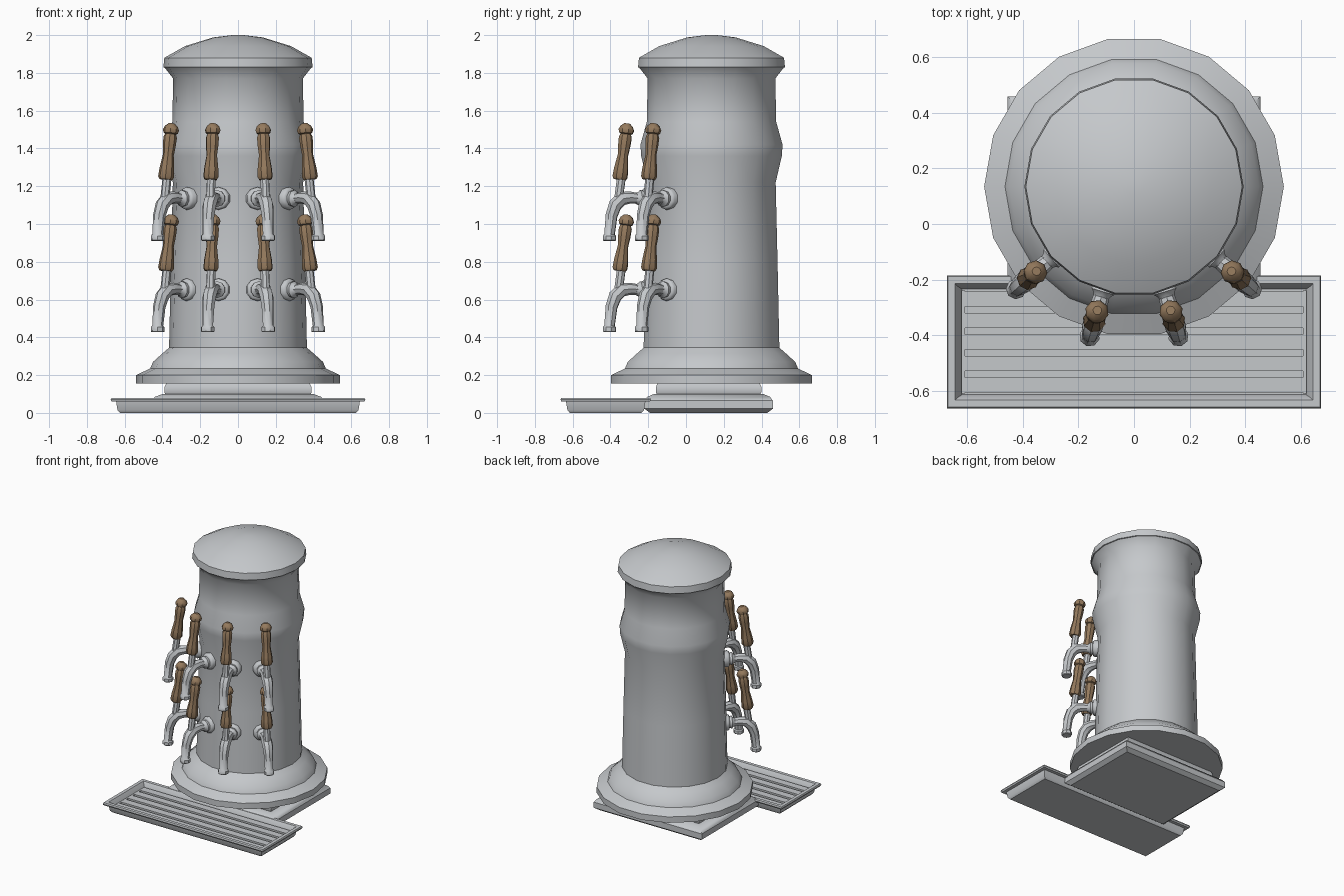
import bpy, bmesh
from math import sin, cos, pi, radians, atan2
from mathutils import Matrix, Vector

if "Cube" in bpy.data.objects:
    bpy.data.objects.remove(bpy.data.objects["Cube"])

AXIS_Y = 0.135  # the tower stands behind the middle


def material(name, colour):
    m = bpy.data.materials.new(name)
    m.use_nodes = True
    m.diffuse_color = colour
    m.node_tree.nodes["Principled BSDF"].inputs["Base Color"].default_value = colour
    return m


METAL = material("brushed metal", (0.56, 0.58, 0.60, 1))
WOOD = material("brown wood", (0.30, 0.195, 0.11, 1))


def finish(name, bm, mat, angle=35):
    bmesh.ops.recalc_face_normals(bm, faces=bm.faces)
    mesh = bpy.data.meshes.new(name)
    bm.to_mesh(mesh)
    bm.free()
    mesh.materials.append(mat)
    ob = bpy.data.objects.new(name, mesh)
    bpy.context.collection.objects.link(ob)
    bpy.ops.object.select_all(action="DESELECT")
    ob.select_set(True)
    bpy.context.view_layer.objects.active = ob
    bpy.ops.object.shade_smooth_by_angle(angle=radians(angle))
    return ob


def sweep(bm, rings, sides):
    """Skin round sections (x, z, radius, heading) lying along the xz plane."""
    last = None
    for x, z, r, t in rings:
        u = Vector((-sin(t), 0, cos(t)))
        ring = [bm.verts.new(Vector((x, 0, z)) + r * (u * cos(a) + Vector((0, sin(a), 0))))
                for a in (2 * pi * i / sides for i in range(sides))]
        if last:
            for i in range(sides):
                j = (i + 1) % sides
                bm.faces.new((last[i], last[j], ring[j], ring[i]))
        else:
            bm.faces.new(ring)
        last = ring
    bm.faces.new(last)


def stack(bm, layers):
    """Skin rectangles (half x, half y, z) from one to the next."""
    last = None
    for hx, hy, z in layers:
        ring = [bm.verts.new((sx * hx, sy * hy, z))
                for sx, sy in ((-1, -1), (1, -1), (1, 1), (-1, 1))]
        if last:
            for i in range(4):
                j = (i + 1) % 4
                bm.faces.new((last[i], last[j], ring[j], ring[i]))
        else:
            bm.faces.new(ring)
        last = ring
    bm.faces.new(last)


def lathe(name, profile, angle):
    bm = bmesh.new()
    sweep(bm, [(0, z, r, pi / 2) for r, z in profile], 18)
    finish(name, bm, METAL, angle).location.y = AXIS_Y


# Tower: stepped foot, tapered column with a swelling, domed cap
lathe("tower_foot", [(0.54, 0.155), (0.54, 0.2), (0.465, 0.235), (0.45, 0.27),
                     (0.40, 0.315), (0.365, 0.345)], 28)
lathe("tower_column", [(0.365, 0.34), (0.355, 0.8), (0.345, 1.22), (0.378, 1.36),
                       (0.382, 1.42), (0.348, 1.54), (0.343, 1.77), (0.39, 1.83)], 50)
lathe("tower_cap", [(0.39, 1.828), (0.395, 1.83), (0.39, 1.88), (0.28, 1.942),
                    (0.13, 1.988), (0.03, 2.0)], 30)

# Two rectangular plates below the foot
for name, layers in {
    "lower_plate": [(0.425, 0.31, 0), (0.455, 0.34, 0.022), (0.455, 0.34, 0.065),
                    (0.44, 0.325, 0.085), (0.40, 0.29, 0.1)],
    "upper_plate": [(0.38, 0.27, 0.09), (0.39, 0.28, 0.11), (0.39, 0.28, 0.135),
                    (0.38, 0.27, 0.157)],
}.items():
    bm = bmesh.new()
    stack(bm, layers)
    finish(name, bm, METAL).location.y = AXIS_Y - 0.015

# Drip tray with rolled rim, hollow inside
bm = bmesh.new()
stack(bm, [(0.625, 0.19, 0), (0.638, 0.203, 0.015), (0.645, 0.21, 0.06),
           (0.67, 0.235, 0.06), (0.674, 0.239, 0.07), (0.67, 0.235, 0.08),
           (0.645, 0.21, 0.08), (0.635, 0.2, 0.065), (0.62, 0.19, 0.03)])
finish("drip_tray", bm, METAL).location.y = -0.425

# Grille: long slats and two end bars
bm = bmesh.new()


def bar(x, y, sx, sy):
    box = bmesh.ops.create_cube(bm, size=1)["verts"]
    bmesh.ops.scale(bm, vec=(sx, sy, 0.02), verts=box)
    bmesh.ops.translate(bm, vec=(x, y, 0.04), verts=box)


for i in range(5):
    bar(0, -0.27 - i * 0.0775, 1.23, 0.055)
for side in (-1, 1):
    bar(side * 0.615, -0.425, 0.012, 0.37)
finish("tray_grille", bm, METAL)

# Tap pieces, drawn around z = 0 at the shank, pointing along +x
FLANGE = [(0.32, 0.058), (0.365, 0.06), (0.375, 0.052), (0.378, 0.042),
          (0.395, 0.045), (0.405, 0.034), (0.42, 0.028)]
SPOUT = [(0.40, 0, 0.028, 0), (0.45, 0.005, 0.032, 0), (0.495, 0, 0.038, -25),
         (0.532, -0.035, 0.037, -55), (0.552, -0.09, 0.033, -75),
         (0.563, -0.19, 0.029, -86), (0.563, -0.198, 0.037, -90),
         (0.563, -0.22, 0.037, -90), (0.563, -0.225, 0.032, -90)]
GRIP = [(0, 0.034), (0.015, 0.042), (0.06, 0.039), (0.13, 0.029), (0.18, 0.034),
        (0.225, 0.036), (0.243, 0.029), (0.248, 0.038), (0.265, 0.043),
        (0.285, 0.034), (0.3, 0.016)]
LEAN = atan2(0.3, -0.042)


def along(profile, x, z, t):
    return [(x + d * cos(t), z + d * sin(t), r, t) for d, r in profile]


def tap(label, angle, z):
    place = Matrix.Translation((0, AXIS_Y, z)) @ Matrix.Rotation(radians(angle), 4, "Z")
    bm = bmesh.new()
    sweep(bm, along(FLANGE, 0, 0, 0), 10)
    sweep(bm, [(x, h, r, radians(t)) for x, h, r, t in SPOUT], 8)
    sweep(bm, along([(0, 0.024), (0.11, 0.024)], 0.513, 0, LEAN), 8)
    finish("tap_" + label, bm, METAL, 40).matrix_world = place
    bm = bmesh.new()
    sweep(bm, along(GRIP, 0.507, 0.1, LEAN), 8)
    finish("handle_" + label, bm, WOOD, 40).matrix_world = place


# Two rows of four taps fanned across the front
for row, height in (("upper", 1.135), ("lower", 0.652)):
    for spot, turn in (("far_right", -49), ("right", -16.5), ("left", 16.5), ("far_left", 49)):
        tap(row + "_" + spot, -90 + turn, height)
